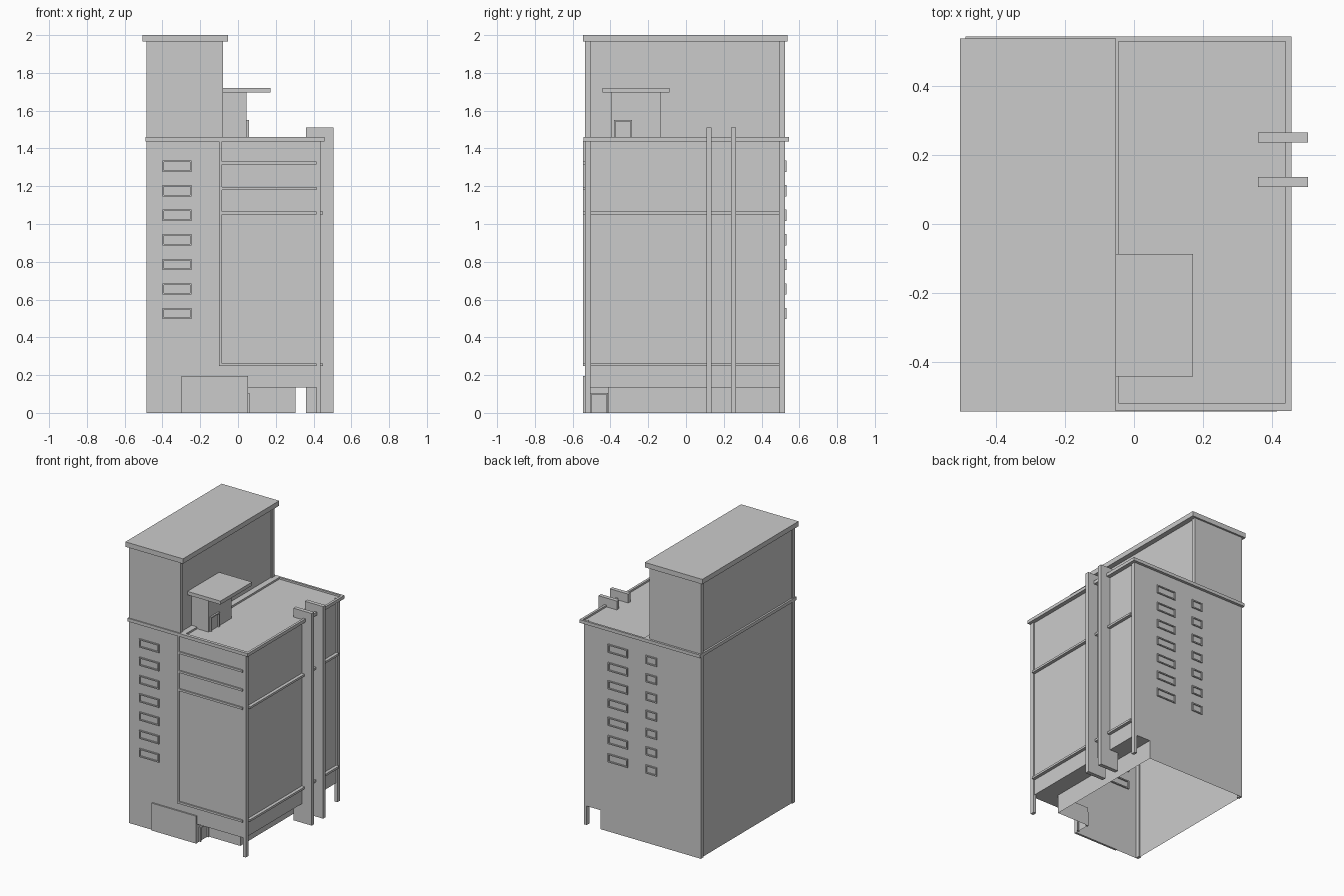
import bpy, bmesh

if "Cube" in bpy.data.objects:
    bpy.data.objects.remove(bpy.data.objects["Cube"])

def mesh_object(name, bm):
    bmesh.ops.remove_doubles(bm, verts=bm.verts, dist=1e-5)
    bmesh.ops.recalc_face_normals(bm, faces=bm.faces)
    me = bpy.data.meshes.new(name)
    bm.to_mesh(me)
    bm.free()
    ob = bpy.data.objects.new(name, me)
    bpy.context.collection.objects.link(ob)
    return ob

def add_box(bm, x, y, z):
    v = [bm.verts.new((a, b, c)) for a in x for b in y for c in z]
    for f in ((0, 1, 3, 2), (4, 6, 7, 5), (0, 4, 5, 1), (2, 3, 7, 6), (0, 2, 6, 4), (1, 5, 7, 3)):
        bm.faces.new([v[i] for i in f])

def boxes(name, *specs):
    bm = bmesh.new()
    for s in specs:
        add_box(bm, *s)
    return mesh_object(name, bm)

def polygon(bm, pts, z):
    bm.faces.new([bm.verts.new((x, y, z)) for x, y in pts])

def walls(bm, pts, z0, z1):
    for (ax, ay), (bx, by) in zip(pts, pts[1:] + pts[:1]):
        bm.faces.new([bm.verts.new(p) for p in
                      ((ax, ay, z0), (bx, by, z0), (bx, by, z1), (ax, ay, z1))])

X0, X1, Y0, Y1 = -0.477, 0.427, -0.535, 0.525
SOFFIT, DECK = 0.135, 1.447

# Main block: open-bottom shell, ground floor set back under the right side
bm = bmesh.new()
outline = [(X0, Y0), (X1, Y0), (X1, Y1), (X0, Y1)]
ground = [(X0, Y0), (0.05, Y0), (0.05, -0.41), (0.305, -0.41), (0.305, Y1), (X0, Y1)]
overhang = [(0.05, Y0), (X1, Y0), (X1, Y1), (0.305, Y1), (0.305, -0.41), (0.05, -0.41)]
walls(bm, ground, 0, SOFFIT)
walls(bm, outline, SOFFIT, DECK)
polygon(bm, overhang, SOFFIT)
polygon(bm, outline, DECK)
mesh_object("main_block", bm)

# Corner columns: left pair and tower pair reach the tower roof, right pair the parapet
for side, y in (("front", (Y0, -0.505)), ("back", (0.495, Y1))):
    boxes("left_column_" + side, ((-0.485, -0.465), y, (0, 1.97)))
    boxes("right_column_" + side, ((0.415, 0.436), y, (0, 1.45)))
    boxes("tower_column_" + side, ((-0.10, -0.08), y, (1.44, 1.97)))

# Tower and its roof slab
boxes("tower", ((X0, -0.088), (Y0, Y1), (DECK, 1.97)))
boxes("tower_roof", ((-0.505, -0.052), (-0.545, 0.538), (1.965, 2.0)))

# Parapet rim all the way round, with an inner rim beside the tower
boxes("parapet",
      ((-0.49, 0.457), (-0.543, -0.52), (1.437, 1.46)),
      ((-0.49, 0.457), (0.53, 0.545), (1.437, 1.46)),
      ((-0.49, -0.47), (-0.52, 0.53), (1.437, 1.46)),
      ((0.44, 0.457), (-0.52, 0.53), (1.437, 1.46)),
      ((-0.088, -0.045), (-0.52, 0.53), (1.437, 1.46)),
      ((0.42, 0.44), (0.515, 0.53), (1.437, 1.447)))
boxes("parapet_soffit", ((X0, 0.445), (0.52, 0.532), (1.437, 1.447)),
      ((X1, 0.445), (-0.53, 0.53), (1.437, 1.447)))

# Front trim: upright and horizontal bands
boxes("front_trim", ((-0.10, -0.085), (-0.545, Y0), (0.247, 1.44)),
      *[((-0.085, 0.415), (-0.545, Y0), (z, z + 0.015)) for z in (0.247, 1.05, 1.18, 1.315)])

# Right side bands
boxes("side_bands", *[((0.42, 0.45), (-0.505, 0.495), (z, z + 0.015)) for z in (0.247, 1.05)])

# Tall fins on the right side
for i, y in enumerate((0.108, 0.237)):
    boxes(f"side_fin_{i + 1}", ((0.36, 0.505), (y, y + 0.028), (0, 1.51)))

# Rooftop stair house with canopy
boxes("stair_house", ((-0.088, 0.045), (-0.395, -0.135), (DECK, 1.70)))
boxes("stair_house_canopy", ((-0.088, 0.172), (-0.443, -0.087), (1.695, 1.72)))

# Door frames facing right
def door_frame(name, x, y0, y1, z0, z1, t=0.008):
    xs = (x - 0.005, x + 0.012)
    boxes(name, (xs, (y0, y0 + t), (z0, z1 - t)), (xs, (y1 - t, y1), (z0, z1 - t)),
          (xs, (y0, y1), (z1 - t, z1)))

door_frame("roof_door_frame", 0.045, -0.38, -0.285, DECK, 1.55)
door_frame("entrance_door_frame", 0.05, -0.508, -0.413, 0, 0.105)

# Low front panel beside the entrance
boxes("entrance_panel", ((-0.30, 0.052), (-0.545, -0.53), (0, 0.195)))

# Window frames, seven floors each, passing through the wall
def window_column(name, x0, x1, y, t=0.008):
    specs = []
    for i in range(7):
        z0 = 0.496 + 0.13 * i
        z1 = z0 + 0.06
        specs += [((x0, x1), y, (z0, z0 + t)), ((x0, x1), y, (z1 - t, z1)),
                  ((x0, x0 + t), y, (z0 + t, z1 - t)), ((x1 - t, x1), y, (z0 + t, z1 - t))]
    boxes(name, *specs)

window_column("front_windows", -0.40, -0.245, (-0.543, -0.525))
window_column("back_windows_wide", 0.09, 0.245, (0.515, 0.533))
window_column("back_windows_narrow", -0.14, -0.053, (0.515, 0.533))
